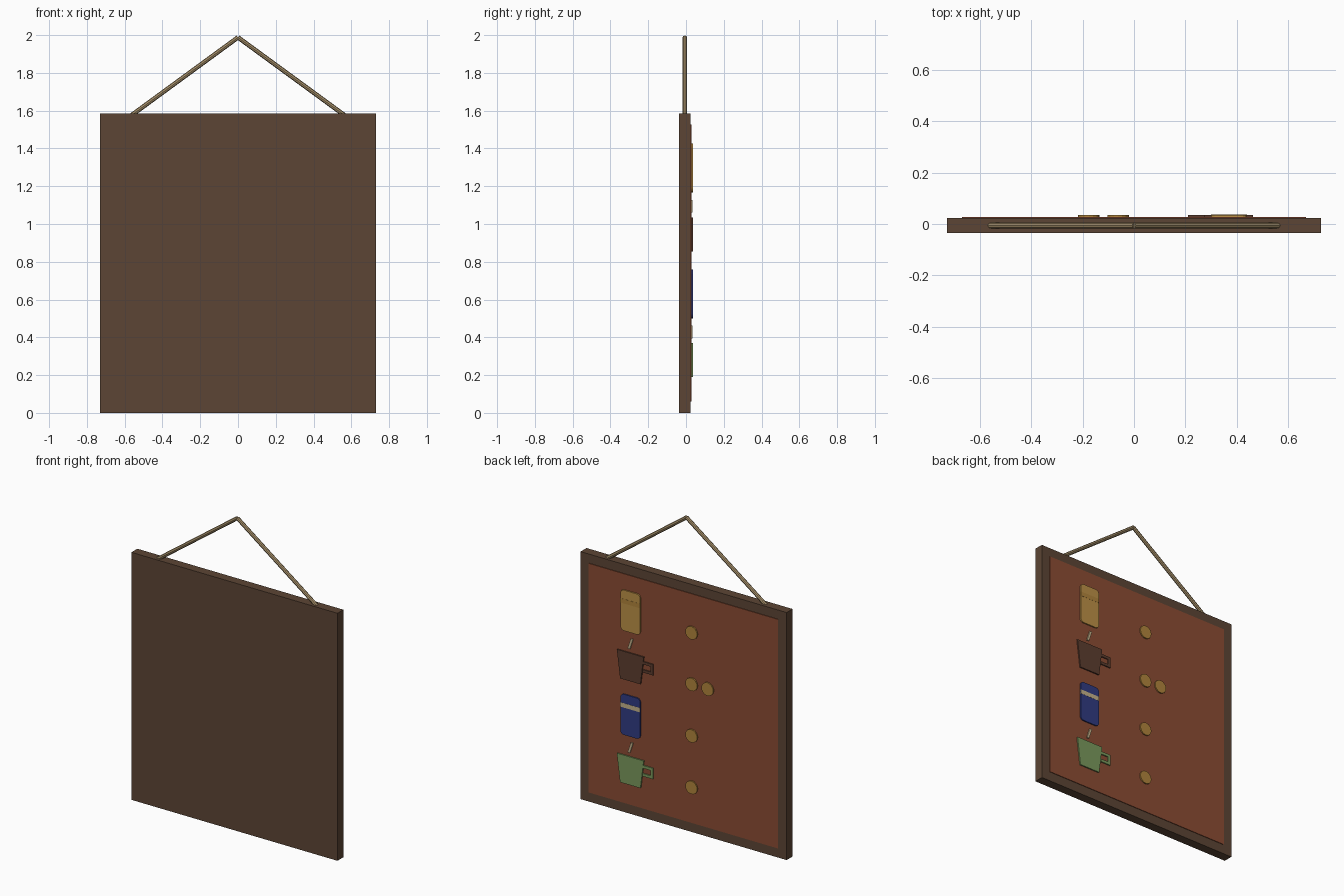
import bpy, bmesh, math
from mathutils import Vector

if "Cube" in bpy.data.objects:
    bpy.data.objects.remove(bpy.data.objects["Cube"])


def mat(name, r, g, b):
    m = bpy.data.materials.new(name)
    m.diffuse_color = (r, g, b, 1)
    m.use_nodes = True
    m.node_tree.nodes["Principled BSDF"].inputs["Base Color"].default_value = m.diffuse_color
    return m


WOOD = mat("dark_wood", 0.107, 0.060, 0.035)
RUST = mat("rust_panel", 0.258, 0.072, 0.033)
ROPE = mat("tan_rope", 0.40, 0.29, 0.15)
GOLD = mat("gold", 0.434, 0.231, 0.045)
AMBER = mat("amber", 0.50, 0.28, 0.061)
COFFEE = mat("coffee_brown", 0.107, 0.047, 0.028)
BLUE = mat("blue", 0.030, 0.044, 0.223)
GREEN = mat("green", 0.195, 0.32, 0.107)
CREAM = mat("cream", 0.56, 0.45, 0.26)


def finish(name, bm, material):
    bmesh.ops.recalc_face_normals(bm, faces=bm.faces[:])
    me = bpy.data.meshes.new(name)
    bm.to_mesh(me)
    bm.free()
    me.materials.append(material)
    ob = bpy.data.objects.new(name, me)
    bpy.context.collection.objects.link(ob)
    return ob


def plate(name, outline, y0, y1, material):
    """Extrude an (x, z) outline from y0 to y1."""
    bm = bmesh.new()
    face = bm.faces.new([bm.verts.new((x, y0, z)) for x, z in outline])
    ext = bmesh.ops.extrude_face_region(bm, geom=[face])["geom"]
    for v in ext:
        if isinstance(v, bmesh.types.BMVert):
            v.co.y = y1
    return finish(name, bm, material)


def rect(x0, x1, z0, z1):
    return [(x0, z0), (x1, z0), (x1, z1), (x0, z1)]


def round_rect(cx, cz, hw, hh, r, n=4):
    pts = []
    for k, (sx, sz) in enumerate([(1, 1), (-1, 1), (-1, -1), (1, -1)]):
        for i in range(n + 1):
            a = math.pi / 2 * (k + i / n)
            pts.append((cx + sx * (hw - r) + r * math.cos(a),
                        cz + sz * (hh - r) + r * math.sin(a)))
    return pts


def rod(name, a, b, r, material):
    a, b = Vector(a), Vector(b)
    bm = bmesh.new()
    bmesh.ops.create_cone(bm, cap_ends=True, segments=8, radius1=r, radius2=r,
                          depth=(b - a).length)
    bm.transform((b - a).to_track_quat('Z', 'Y').to_matrix().to_4x4())
    bmesh.ops.translate(bm, verts=bm.verts[:], vec=(a + b) / 2)
    return finish(name, bm, material)


# Layers from the board outwards; the menu faces the back
FRONT, BACK, PANEL, ITEM = -0.036, 0.024, 0.028, 0.036

# Board and inset-coloured panel
plate("board", rect(-0.73, 0.73, 0, 1.585), FRONT, BACK, WOOD)
plate("menu_panel", rect(-0.67, 0.67, 0.06, 1.527), BACK - 0.002, PANEL, RUST)

# Hanging rope
for side, s in (("left", -1), ("right", 1)):
    rope = rod("hanging_rope_" + side, (s * 0.565, -0.006, 1.575),
               (0, -0.006, 1.988), 0.012, ROPE)
    with bpy.context.temp_override(object=rope, active_object=rope,
                                   selected_objects=[rope],
                                   selected_editable_objects=[rope]):
        bpy.ops.object.shade_smooth_by_angle()

CX = 0.37


# Cans with a band
def can(name, cz, body, band):
    plate(name, round_rect(CX, cz, 0.07, 0.13, 0.024), PANEL - 0.001, ITEM, body)
    plate(name + "_band", rect(CX - 0.07, CX + 0.07, cz + 0.045, cz + 0.073),
          PANEL, ITEM + 0.001, band)


can("amber_can", 1.297, AMBER, GOLD)
can("blue_can", 0.630, BLUE, CREAM)


# Tapered cups with square ring handle and a wisp of steam
def cup(name, z, material):
    plate(name, [(CX - 0.072, z), (CX + 0.072, z), (CX + 0.095, z + 0.18),
                 (CX - 0.095, z + 0.18)], PANEL - 0.001, ITEM, material)
    hx0, hx1, hz0, hz1, t = 0.21, 0.285, z + 0.08, z + 0.15, 0.018
    plate(name + "_handle", [(hx1, hz0), (hx1, hz0 + t), (hx0 + t, hz0 + t),
                             (hx0 + t, hz1 - t), (hx1, hz1 - t), (hx1, hz1),
                             (hx0, hz1), (hx0, hz0)],
          PANEL - 0.001, ITEM - 0.001, material)
    plate(name + "_steam", [(CX + 0.020, z + 0.205), (CX + 0.004, z + 0.205),
                            (CX - 0.018, z + 0.272), (CX - 0.002, z + 0.272)],
          PANEL - 0.001, ITEM - 0.001, CREAM)


cup("coffee_cup", 0.855, COFFEE)
cup("green_cup", 0.190, GREEN)

# Price coins
coins = [(-0.062, 1.28), (-0.062, 0.95), (-0.176, 0.95), (-0.062, 0.62), (-0.062, 0.29)]
for i, (x, z) in enumerate(coins):
    ring = [(x + 0.042 * math.cos(a * math.tau / 16), z + 0.042 * math.sin(a * math.tau / 16))
            for a in range(16)]
    plate(f"coin_{i + 1}", ring, PANEL - 0.001, ITEM, GOLD)
